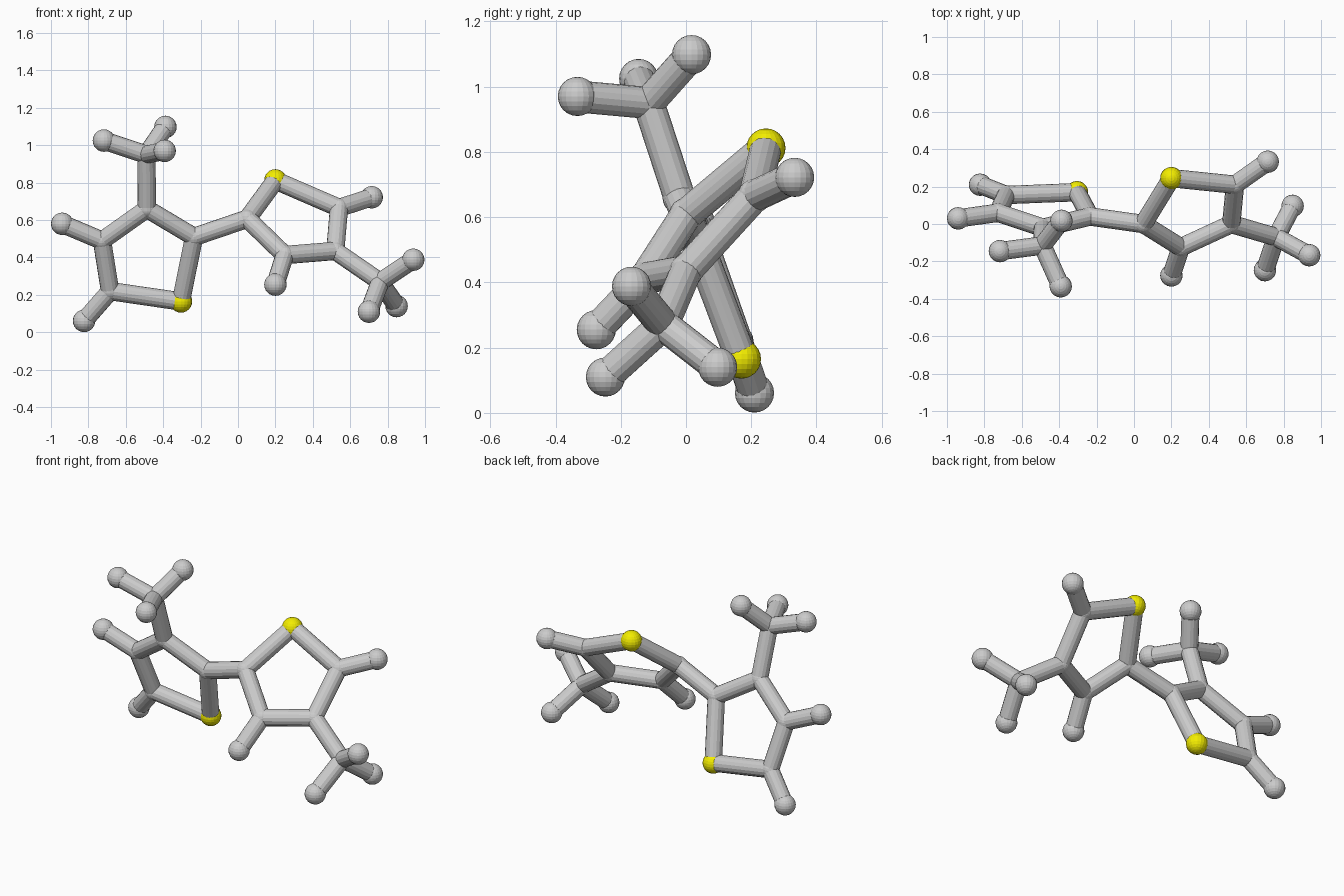
import bpy
from mathutils import Vector

if "Cube" in bpy.data.objects:
    bpy.data.objects.remove(bpy.data.objects["Cube"])

BOND_R = 0.049

# Atom centres: two five-sided rings (l = left, r = right), each with a methyl arm
ATOMS = {
    "l_sulfur": (-0.305, 0.17, 0.165), "l_joint": (-0.235, 0.04, 0.51),
    "l_arm_carbon": (-0.487, -0.02, 0.66), "l_side_carbon": (-0.727, 0.06, 0.49),
    "l_low_carbon": (-0.684, 0.155, 0.22), "l_methyl": (-0.49, -0.115, 0.95),
    "l_side_hydrogen": (-0.94, 0.03, 0.58), "l_low_hydrogen": (-0.823, 0.21, 0.061),
    "l_methyl_hydrogen_a": (-0.717, -0.145, 1.025),
    "l_methyl_hydrogen_b": (-0.388, 0.017, 1.098),
    "l_methyl_hydrogen_c": (-0.392, -0.333, 0.97),
    "r_sulfur": (0.2, 0.245, 0.812), "r_joint": (0.05, 0.0, 0.607),
    "r_low_carbon": (0.25, -0.125, 0.413), "r_arm_carbon": (0.52, 0.0, 0.435),
    "r_side_carbon": (0.54, 0.21, 0.665), "r_methyl": (0.76, -0.07, 0.27),
    "r_low_hydrogen": (0.2, -0.275, 0.255), "r_side_hydrogen": (0.715, 0.333, 0.722),
    "r_methyl_hydrogen_a": (0.937, -0.167, 0.388),
    "r_methyl_hydrogen_b": (0.7, -0.247, 0.11),
    "r_methyl_hydrogen_c": (0.848, 0.097, 0.14),
}

RINGS = {
    "l": ["sulfur", "joint", "arm_carbon", "side_carbon", "low_carbon"],
    "r": ["sulfur", "joint", "low_carbon", "arm_carbon", "side_carbon"],
}

yellow = bpy.data.materials.new("yellow")
yellow.diffuse_color = (0.9, 0.85, 0.0, 1)
yellow.use_nodes = True
yellow.node_tree.nodes["Principled BSDF"].inputs["Base Color"].default_value = yellow.diffuse_color


def atom(name, pos):
    radius = 0.06 if "hydrogen" in name or "sulfur" in name else 0.052
    bpy.ops.mesh.primitive_uv_sphere_add(segments=20, ring_count=12,
                                         radius=radius, location=pos)
    ob = bpy.context.object
    ob.name = name
    if "sulfur" in name:
        ob.data.materials.append(yellow)


def bond(a, b):
    p, q = Vector(ATOMS[a]), Vector(ATOMS[b])
    bpy.ops.mesh.primitive_cylinder_add(
        vertices=16, radius=BOND_R, depth=(q - p).length, location=(p + q) / 2,
        rotation=(q - p).to_track_quat("Z", "Y").to_euler())
    bpy.context.object.name = f"bond_{a}_to_{b}"


# Balls
for name, pos in ATOMS.items():
    atom(name, pos)

# Ring sticks, methyl arms and hydrogen sticks
for s, ring in RINGS.items():
    for a, b in zip(ring, ring[1:] + ring[:1]):
        bond(f"{s}_{a}", f"{s}_{b}")
    bond(f"{s}_arm_carbon", f"{s}_methyl")
    for k in "abc":
        bond(f"{s}_methyl", f"{s}_methyl_hydrogen_{k}")
    for k in ("side", "low"):
        bond(f"{s}_{k}_carbon", f"{s}_{k}_hydrogen")

# Stick joining the two rings
bond("l_joint", "r_joint")
